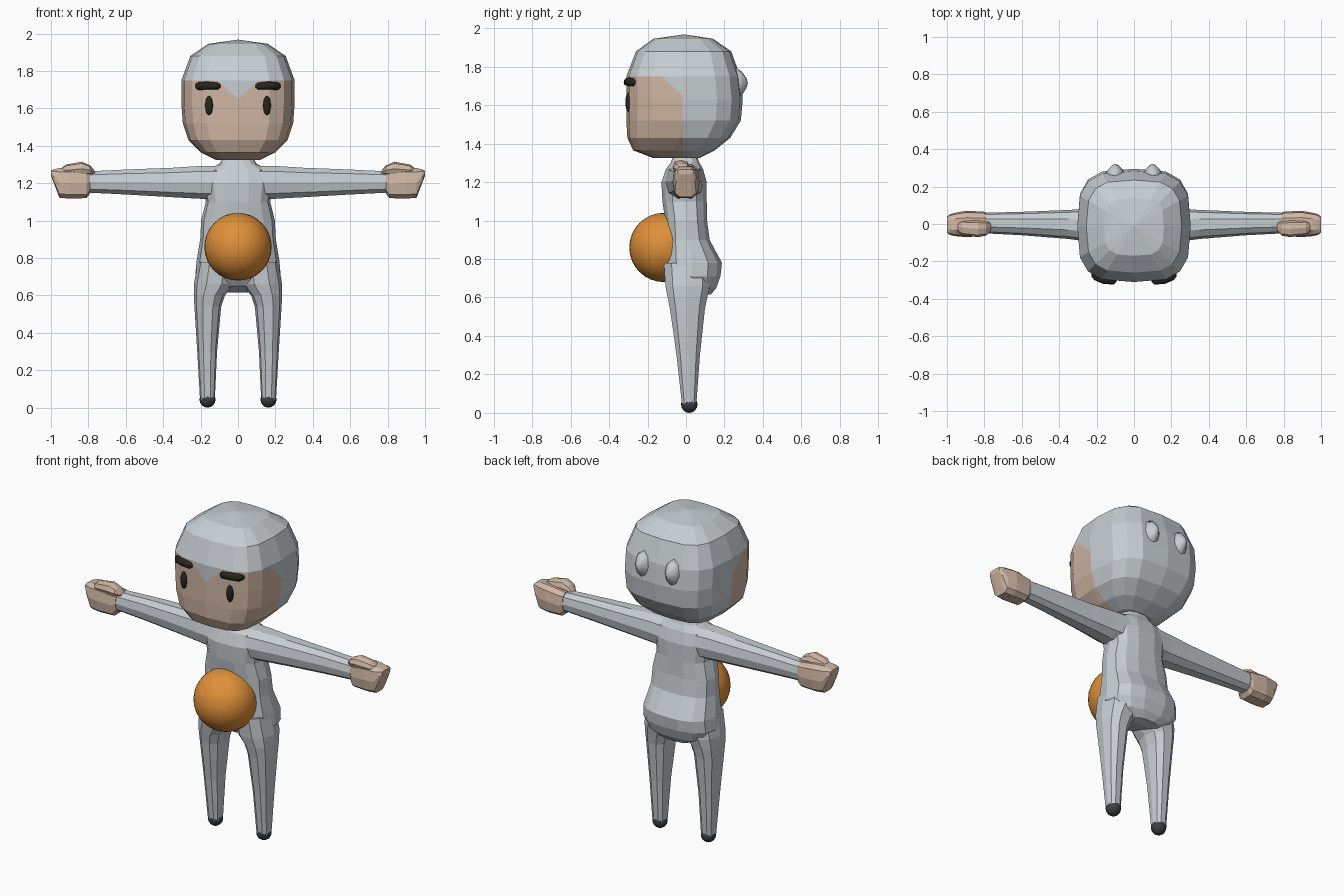
import bpy, bmesh, math
from mathutils import Vector

cube = bpy.data.objects.get("Cube")
if cube:
    bpy.data.objects.remove(cube, do_unlink=True)


def material(name, rgb):
    mat = bpy.data.materials.new(name)
    mat.use_nodes = True
    mat.diffuse_color = (*rgb, 1)
    mat.node_tree.nodes["Principled BSDF"].inputs["Base Color"].default_value = (*rgb, 1)
    return mat


GREY = material("suit grey", (0.57, 0.61, 0.64))
SKIN = material("skin beige", (0.63, 0.47, 0.37))
ORANGE = material("ball orange", (0.74, 0.28, 0.04))
DARK = material("brow black", (0.02, 0.019, 0.012))
FOOT = material("foot charcoal", (0.045, 0.05, 0.055))
X, Y, Z = 0, 1, 2


def finish(bm, name, mats, smooth):
    bmesh.ops.recalc_face_normals(bm, faces=bm.faces)
    for f in bm.faces:
        f.smooth = smooth
    mesh = bpy.data.meshes.new(name)
    bm.to_mesh(mesh)
    bm.free()
    for m in mats:
        mesh.materials.append(m)
    obj = bpy.data.objects.new(name, mesh)
    bpy.context.collection.objects.link(obj)
    return obj


def loft_mesh(rings, axis, sides, power, sign=1):
    """Skin rounded-square rings (position, min a, max a, min b, max b) along an axis."""
    bm = bmesh.new()
    loops = []
    for t, a0, a1, b0, b1 in rings:
        loop = []
        for i in range(sides):
            ang = math.tau * i / sides
            c, s = math.cos(ang), math.sin(ang)
            a = math.copysign(abs(c) ** (2 / power), c)
            b = math.copysign(abs(s) ** (2 / power), s)
            p = [(a0 + a1) / 2 + a * (a1 - a0) / 2, (b0 + b1) / 2 + b * (b1 - b0) / 2]
            p.insert(axis, t)
            p[X] *= sign
            loop.append(bm.verts.new(p))
        loops.append(loop)
    for low, high in zip(loops, loops[1:]):
        for i in range(sides):
            j = (i + 1) % sides
            bm.faces.new((low[i], low[j], high[j], high[i]))
    bm.faces.new(loops[0])
    bm.faces.new(loops[-1])
    bmesh.ops.remove_doubles(bm, verts=bm.verts, dist=0.0005)
    return bm


def loft(name, rings, axis, mat, sides=10, power=2.4, sign=1, smooth=False):
    return finish(loft_mesh(rings, axis, sides, power, sign), name, [mat], smooth)


def ball(name, centre, radii, mat, segments=16):
    bm = bmesh.new()
    bmesh.ops.create_uvsphere(bm, u_segments=segments, v_segments=segments // 2, radius=1)
    bmesh.ops.scale(bm, vec=radii, verts=bm.verts)
    bmesh.ops.translate(bm, vec=centre, verts=bm.verts)
    return finish(bm, name, [mat], True)


# Head: boxy rounded loft, closed by a point on the crown
profile = [(1.325, 0.12, -0.17, 0.07), (1.365, 0.2, -0.275, 0.15),
           (1.43, 0.265, -0.305, 0.23), (1.52, 0.295, -0.31, 0.285),
           (1.63, 0.303, -0.31, 0.295), (1.75, 0.303, -0.31, 0.282),
           (1.88, 0.255, -0.26, 0.235), (1.945, 0.16, -0.17, 0.14),
           (1.968, 0, -0.01, -0.01)]
head = loft_mesh([(z, -w, w, f, b) for z, w, f, b in profile], Z, 16, 3.3)

# Face area: cut the hood border, then colour by which side of it a face lies
borders = [(Vector((0, -0.015, 1.6)), Vector((0, 1, 0))),
           (Vector((0, -0.02, 1.65)), Vector((0, 0.105, 0.11))),
           (Vector((0, 0, 1.65)), Vector((-0.9, 0, 1))),
           (Vector((0, 0, 1.65)), Vector((0.9, 0, 1)))]
for co, no in borders:
    bmesh.ops.bisect_plane(head, geom=head.verts[:] + head.edges[:] + head.faces[:],
                           plane_co=co, plane_no=no)
for f in head.faces:
    c = f.calc_center_median()
    in_peak = c.z > 1.65 + 0.9 * abs(c.x)
    outside = any((c - co).dot(no) > 0 for co, no in borders[:2])
    f.material_index = int(c.z < 1.75 and not in_peak and not outside)
finish(head, "head", [GREY, SKIN], False)

# Torso from seat to neck
body = [(0.615, 0.09, 0.06, 0.13), (0.65, 0.19, -0.07, 0.16), (0.71, 0.228, -0.118, 0.182),
        (0.78, 0.222, -0.125, 0.19), (0.9, 0.202, -0.11, 0.125), (1.0, 0.197, -0.11, 0.112),
        (1.1, 0.172, -0.125, 0.11), (1.2, 0.19, -0.13, 0.11), (1.27, 0.17, -0.105, 0.09),
        (1.303, 0.1, -0.08, 0.07), (1.345, 0.075, -0.065, 0.055)]
loft("torso", [(z, -w, w, f, b) for z, w, f, b in body], Z, GREY, sides=14, power=2.6)

# Belly ball
ball("belly_ball", (0, -0.115, 0.86), (0.18, 0.18, 0.18), ORANGE, 32)

for sign, side in ((1, "left"), (-1, "right")):
    # Leg and rounded foot
    loft(side + "_leg", [(0.78, 0.01, 0.215, -0.12, 0.13), (0.66, 0.02, 0.236, -0.112, 0.13),
                         (0.6, 0.07, 0.236, -0.1, 0.115), (0.54, 0.09, 0.233, -0.087, 0.102),
                         (0.3, 0.112, 0.218, -0.052, 0.075), (0.04, 0.124, 0.203, -0.022, 0.055)],
         Z, GREY, sign=sign)
    ball(side + "_foot", (sign * 0.163, 0.017, 0.044), (0.043, 0.043, 0.044), FOOT)

    # Arm
    loft(side + "_arm", [(0.1, -0.11, 0.095, 1.11, 1.297), (0.2, -0.1, 0.085, 1.113, 1.296),
                         (0.35, -0.08, 0.075, 1.122, 1.286), (0.6, -0.06, 0.065, 1.137, 1.276),
                         (0.795, -0.05, 0.06, 1.147, 1.266)], X, GREY, sign=sign)

    # Closed hand and the thumb lying along its top
    loft(side + "_hand", [(0.79, -0.052, 0.062, 1.143, 1.268), (0.81, -0.065, 0.067, 1.118, 1.272),
                          (0.9, -0.07, 0.07, 1.115, 1.285), (0.955, -0.065, 0.06, 1.12, 1.284),
                          (0.985, -0.058, 0.052, 1.2, 1.275), (1.0, -0.045, 0.04, 1.24, 1.267)],
         X, SKIN, power=3.2, sign=sign)
    loft(side + "_thumb", [(0.765, -0.035, 0.01, 1.25, 1.265), (0.79, -0.062, 0.015, 1.245, 1.295),
                           (0.835, -0.07, 0.018, 1.24, 1.315), (0.92, -0.06, 0.02, 1.24, 1.3),
                           (0.945, -0.04, 0.01, 1.25, 1.28)], X, SKIN, sides=8, sign=sign)

    # Eye and brow
    ball(side + "_eye", (sign * 0.155, -0.298, 1.615), (0.021, 0.017, 0.052), DARK)
    loft(side + "_brow", [(0.094, -0.308, -0.29, 1.71, 1.728), (0.108, -0.324, -0.28, 1.7, 1.738),
                          (0.165, -0.32, -0.27, 1.701, 1.744), (0.212, -0.3, -0.25, 1.698, 1.74),
                          (0.228, -0.28, -0.25, 1.71, 1.73)],
         X, DARK, sides=12, sign=sign, smooth=True)

    # Small pointed bump on the back of the head
    loft(side + "_back_bump", [(0.25, 0.04, 0.16, 1.615, 1.8), (0.29, 0.06, 0.14, 1.65, 1.775),
                               (0.315, 0.085, 0.115, 1.69, 1.74), (0.322, 0.1, 0.1, 1.715, 1.715)],
         Y, GREY, sides=8, power=2, sign=sign, smooth=True)
